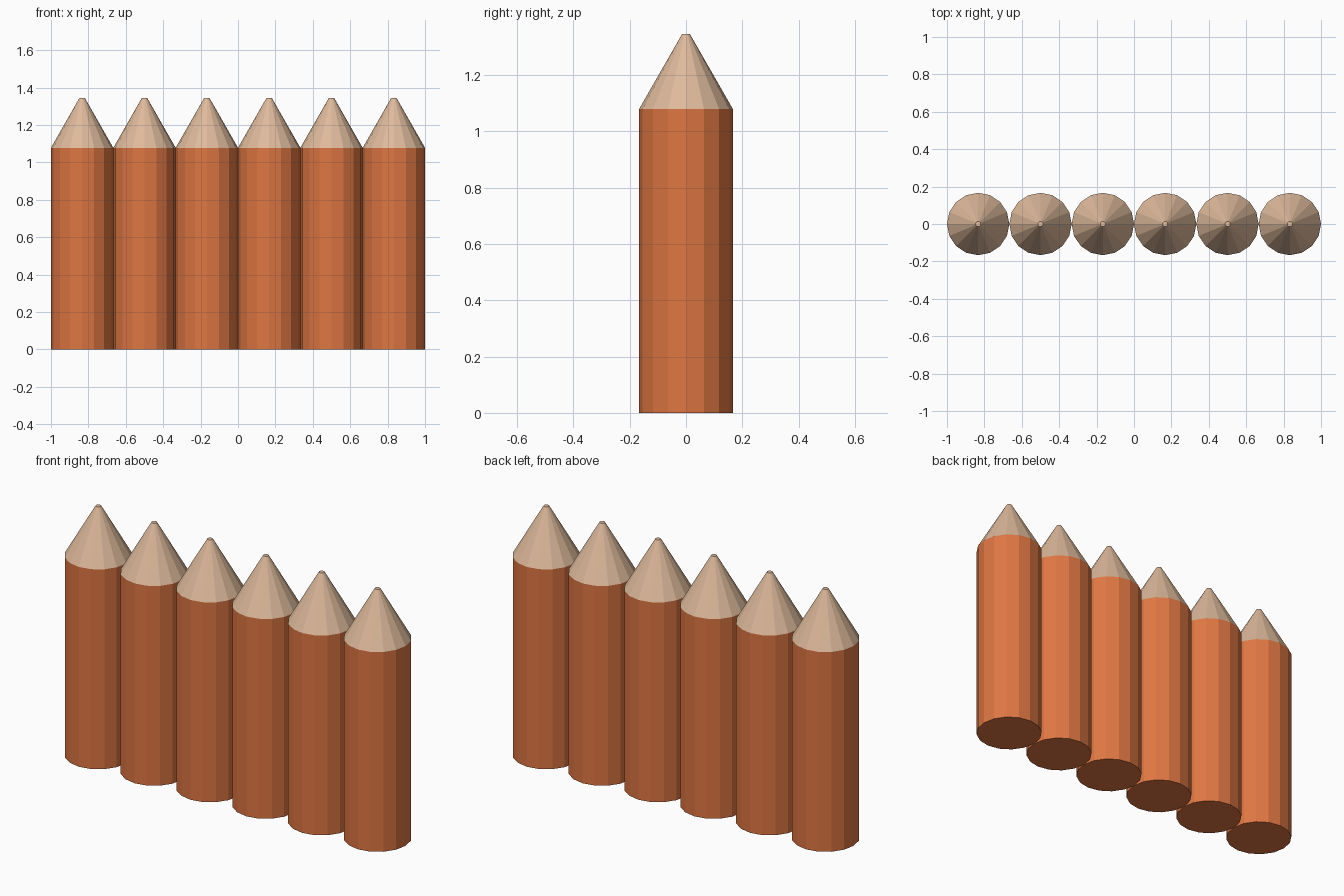
import bpy, bmesh, math

if "Cube" in bpy.data.objects:
    bpy.data.objects.remove(bpy.data.objects["Cube"])

SIDES, COUNT = 16, 6
RADIUS = 1 / COUNT


def material(name, color):
    m = bpy.data.materials.new(name)
    m.diffuse_color = color
    m.use_nodes = True
    m.node_tree.nodes["Principled BSDF"].inputs["Base Color"].default_value = m.diffuse_color
    return m


bark = material("bark", (0.73, 0.18, 0.055, 1))
cut_wood = material("cut_wood", (0.73, 0.49, 0.33, 1))

# One sharpened log: rings (radius, height) from base to blunt tip
bm = bmesh.new()
rings = []
for r, z in [(RADIUS, 0), (RADIUS, 1.078), (0.014, 1.345)]:
    angles = [2 * math.pi * i / SIDES for i in range(SIDES)]
    rings.append([bm.verts.new((r * math.cos(a), r * math.sin(a), z)) for a in angles])

bm.faces.new(rings[0][::-1])
bm.faces.new(rings[2]).material_index = 1
for level in range(2):
    low, high = rings[level], rings[level + 1]
    for i in range(SIDES):
        j = (i + 1) % SIDES
        bm.faces.new((low[i], low[j], high[j], high[i])).material_index = level

mesh = bpy.data.meshes.new("log")
bm.to_mesh(mesh)
bm.free()
mesh.materials.append(bark)
mesh.materials.append(cut_wood)

# Row of touching logs
for i in range(COUNT):
    log = bpy.data.objects.new(f"palisade_log_{i + 1}", mesh)
    log.location.x = -1 + RADIUS * (2 * i + 1)
    bpy.context.collection.objects.link(log)
